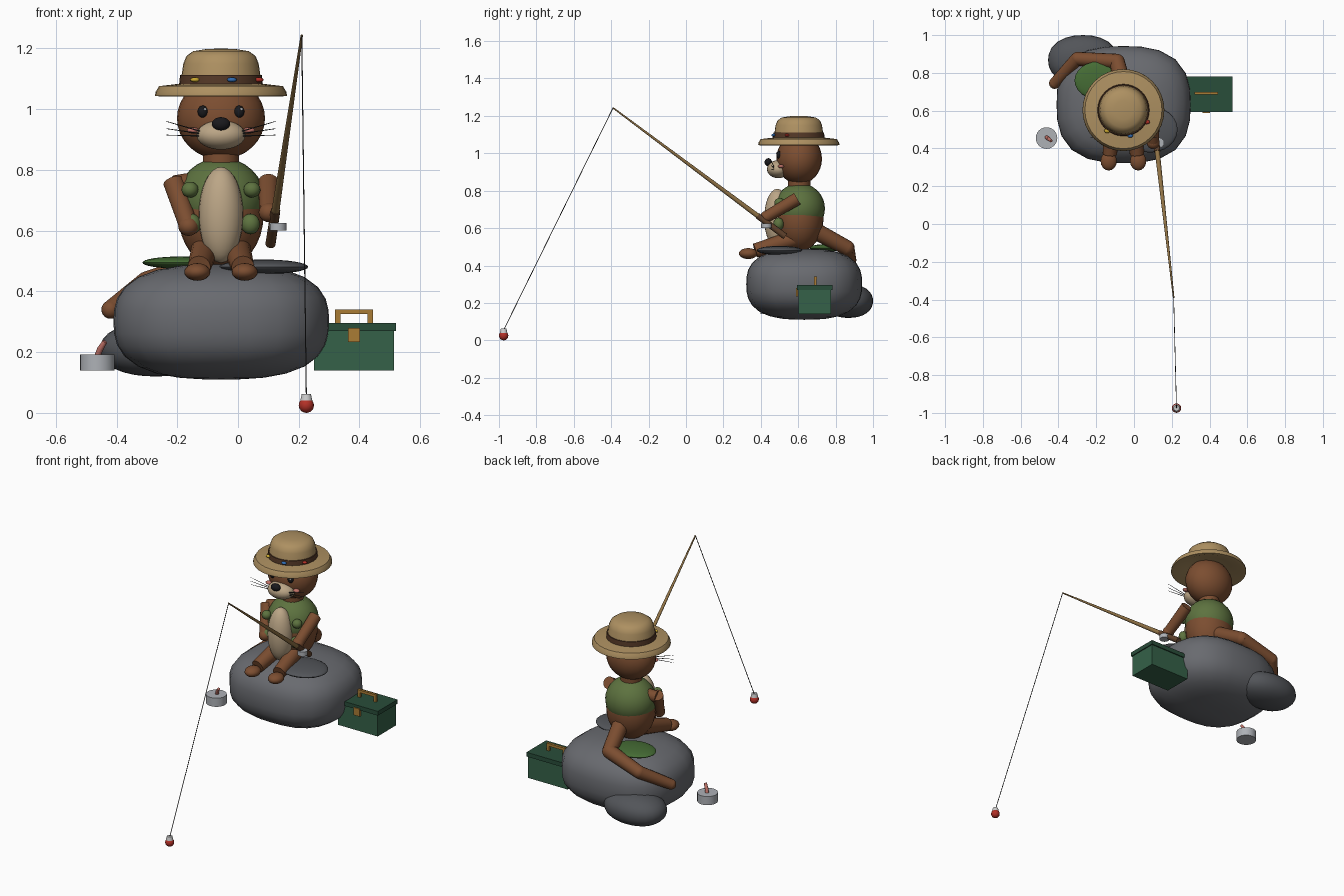
import bpy, bmesh, math
from mathutils import Vector, Matrix

if "Cube" in bpy.data.objects:
    bpy.data.objects.remove(bpy.data.objects["Cube"])

CX = -0.056  # centre line of the seated animal
COL = dict(fur=(.2, .075, .03), vest=(.11, .17, .05), rock=(.14, .145, .16), slate=(.085, .09, .1),
           moss=(.06, .15, .035), straw=(.42, .28, .12), cream=(.5, .38, .24), box=(.035, .12, .065),
           lid=(.022, .075, .042), gold=(.4, .2, .035), tin=(.42, .44, .47), pink=(.5, .16, .13),
           black=(.01, .01, .012), white=(.8, .8, .8), red=(.45, .03, .02), band=(.09, .04, .02),
           blue=(.03, .15, .45), yellow=(.6, .4, .03), cane=(.28, .17, .06), line=(.03, .03, .03),
           grip=(.12, .055, .025))
MATS = {}
for k, c in COL.items():
    MATS[k] = bpy.data.materials.new(k)
    MATS[k].diffuse_color = (*c, 1)


def finish(name, bm, mat, smooth=True):
    bmesh.ops.recalc_face_normals(bm, faces=bm.faces)
    me = bpy.data.meshes.new(name)
    bm.to_mesh(me)
    bm.free()
    if smooth:
        me.shade_smooth()
        me.set_sharp_from_angle(angle=math.radians(40))
    me.materials.append(MATS[mat])
    ob = bpy.data.objects.new(name, me)
    bpy.context.collection.objects.link(ob)
    return ob


def ball(name, c, r, mat, seg=24, rings=16, power=2, cut=None):
    """Ellipsoid; power > 2 makes it boxier, cut removes all below that height."""
    bm = bmesh.new()
    bmesh.ops.create_uvsphere(bm, u_segments=seg, v_segments=rings, radius=1)
    for v in bm.verts:
        k = sum(abs(x) ** power for x in v.co) ** (-1 / power)
        v.co = Vector([c[i] + v.co[i] * k * r[i] for i in range(3)])
    if cut is not None:
        g = bm.verts[:] + bm.edges[:] + bm.faces[:]
        res = bmesh.ops.bisect_plane(bm, geom=g, plane_co=(0, 0, cut), plane_no=(0, 0, -1), clear_outer=True)
        bmesh.ops.contextual_create(bm, geom=[e for e in res['geom_cut'] if isinstance(e, bmesh.types.BMEdge)])
    return finish(name, bm, mat)


def limb(name, a, b, r1, r2, mat, seg=16):
    """Straight tapered rod from a to b."""
    a, b = Vector(a), Vector(b)
    d = b - a
    bm = bmesh.new()
    bmesh.ops.create_cone(bm, cap_ends=True, segments=seg, radius1=r1, radius2=r2, depth=d.length,
                          matrix=Matrix.Translation((a + b) / 2) @ d.to_track_quat('Z', 'Y').to_matrix().to_4x4())
    return finish(name, bm, mat)


def block(name, c, s, mat):
    bm = bmesh.new()
    bmesh.ops.create_cube(bm, size=1, matrix=Matrix.Translation(c) @ Matrix.Diagonal((*s, 1)))
    return finish(name, bm, mat, False)


def lathe(name, c, prof, mat, seg=32):
    bm = bmesh.new()
    vs = [bm.verts.new((c[0] + r, c[1], z)) for r, z in prof]
    es = [bm.edges.new(p) for p in zip(vs, vs[1:])]
    bmesh.ops.spin(bm, geom=vs + es, cent=(c[0], c[1], 0), axis=(0, 0, 1), angle=math.tau, steps=seg)
    bmesh.ops.remove_doubles(bm, verts=bm.verts, dist=1e-4)
    return finish(name, bm, mat)


# Rocks and moss
ball("boulder", (-.055, .632, .3), (.355, .31, .19), "rock", power=2.7)
ball("back_rock", (-.27, .868, .21), (.185, .132, .09), "slate", power=2.2)
ball("flat_stone", (.085, .5, .481), (.146, .122, .024), "slate")
ball("moss_patch", (-.19, .76, .495), (.125, .1, .02), "moss")

# Body, vest and belly
ball("body", (CX, .605, .65), (.14, .13, .175), "fur")
ball("vest", (CX, .607, .705), (.144, .136, .135), "vest", cut=.63)
ball("belly", (CX, .488, .652), (.073, .07, .158), "cream")
limb("neck", (CX, .605, .78), (CX, .605, .88), .06, .06, "fur")
for s in (-1, 1):
    ball("upper_pocket", (CX + s * .102, .5, .735), (.028, .028, .026), "vest", 16, 10)
    ball("lower_pocket", (CX + s * .097, .495, .622), (.031, .028, .034), "vest", 16, 10)

# Head and face
ball("head", (CX, .605, .97), (.145, .122, .135), "fur")
ball("muzzle", (CX, .493, .915), (.081, .06, .048), "cream")
ball("nose", (CX, .44, .952), (.03, .02, .022), "black", 16, 10)
for s in (-1, 1):
    ball("eye", (CX + s * .06, .497, .992), (.017, .014, .02), "black", 16, 10)
    ball("eye_glint", (CX + s * .06 + .008, .484, 1.0), (.005, .004, .005), "white", 8, 6)
    ball("cheek", (CX + s * .092, .508, .93), (.02, .016, .01), "pink", 16, 10)
    for i, dz in enumerate((.027, .003, -.018)):
        limb("whisker", (CX + s * .07, .47, .928 - i * .008), (CX + s * .18, .455, .933 + dz),
             .0022, .001, "line", 6)

# Hat with band and lures
lathe("hat", (CX, .603), [(0, 1.07), (.13, 1.066), (.2, 1.042), (.217, 1.044), (.216, 1.056), (.204, 1.076),
                         (.136, 1.084), (.13, 1.11), (.124, 1.15), (.114, 1.175), (.092, 1.191),
                         (.05, 1.198), (0, 1.2)], "straw")
lathe("hat_band", (CX, .603), [(.12, 1.08), (.138, 1.08), (.135, 1.112), (.12, 1.112)], "band")
for n, ang in (("yellow", -128), ("blue", -75), ("red", -27)):
    t = math.radians(ang)
    ball("hat_lure_" + n, (CX + .139 * math.cos(t), .603 + .139 * math.sin(t), 1.097), (.016, .012, .008), n, 12, 8)

# Arms
for side, a, b in (("left", (.1, .595, .757), (.102, .43, .66)), ("right", (-.212, .58, .76), (-.163, .49, .615))):
    limb(side + "_arm", a, b, .035, .031, "fur")
    ball(side + "_hand", b, (.034, .034, .032), "fur", 16, 12)
limb("right_shoulder", (-.13, .6, .76), (-.21, .58, .75), .035, .032, "fur")

# Legs and feet
for s in (-1, 1):
    limb("leg", (CX + s * .05, .6, .55), (CX + s * .072, .37, .48), .047, .038, "fur")
    ball("foot", (CX + s * .078, .333, .464), (.043, .05, .029), "fur", 16, 12)

# Curling tail
pts = [(-.05, .7, .58), (-.09, .86, .495), (-.3, .875, .43), (-.42, .745, .34)]
rad = [.046, .041, .036, .03]
for i in range(3):
    limb("tail_segment", pts[i], pts[i + 1], rad[i], rad[i + 1], "fur")
    ball("tail_joint", pts[i + 1], (rad[i + 1],) * 3, "fur", 16, 12)

# Fishing rod, reel, line and float
base, tip = Vector((.107, .53, .556)), Vector((.21, -.39, 1.243))
limb("rod_grip", base, base.lerp(tip, .16), .017, .016, "grip", 12)
limb("rod", base.lerp(tip, .1), tip, .014, .004, "cane", 12)
limb("reel", (.132, .43, .6), (.132, .43, .626), .028, .028, "tin")
limb("fishing_line", tip, (.225, -.975, .055), .002, .002, "line", 6)
ball("float_bottom", (.225, -.975, .025), (.025, .025, .025), "red", 16, 12)
limb("float_top", (.225, -.975, .04), (.225, -.975, .062), .02, .015, "white")

# Tackle box
block("tackle_box", (.382, .688, .206), (.265, .175, .132), "box")
block("tackle_box_lid", (.382, .688, .283), (.277, .188, .026), "lid")
block("latch", (.382, .594, .257), (.04, .012, .046), "gold")
for x in (.329, .436):
    block("handle_post", (x, .692, .313), (.018, .014, .042), "gold")
block("handle_bar", (.382, .692, .333), (.125, .015, .016), "gold")

# Bait tin with worm
limb("bait_tin", (-.463, .455, .14), (-.463, .455, .192), .057, .057, "tin", 24)
limb("worm_body", (-.466, .462, .18), (-.452, .45, .215), .01, .01, "pink", 10)
limb("worm_head", (-.452, .45, .213), (-.438, .44, .235), .01, .008, "pink", 10)

for m in bpy.data.materials:
    if m.users and not m.is_grease_pencil:
        m.use_nodes = True
        m.node_tree.nodes["Principled BSDF"].inputs["Base Color"].default_value = m.diffuse_color
